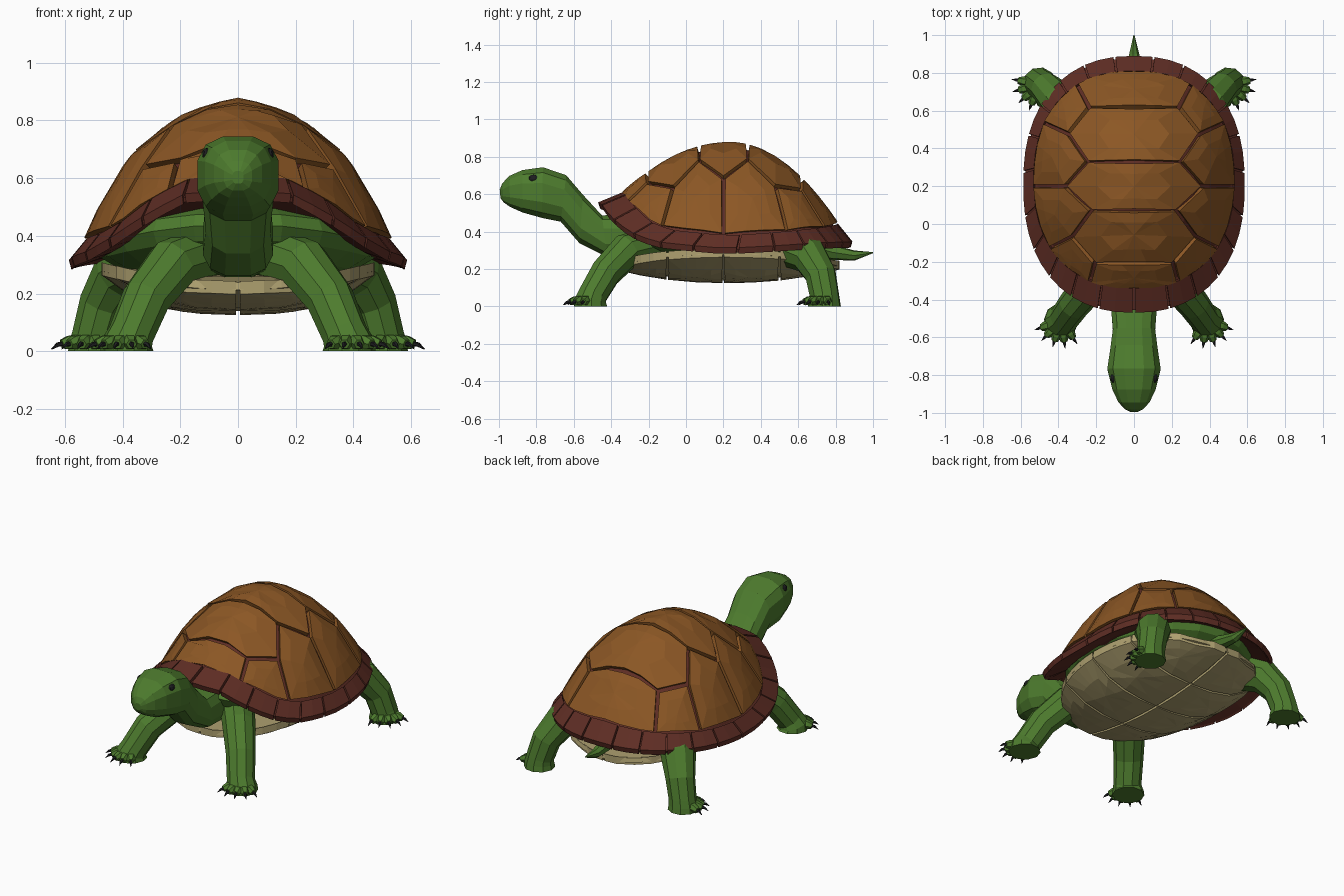
import bpy, bmesh
from math import sin, cos, pi, radians, atan2, copysign
from mathutils import Vector as V

if "Cube" in bpy.data.objects:
    bpy.data.objects.remove(bpy.data.objects["Cube"])

N = 2.3                                   # superellipse exponent of the outlines
INNER = (0.54, 0.585, 0.235)              # half width, half length, centre y
OUTER = (0.587, 0.68, 0.21)
BELLY = (0.48, 0.61, 0.22)
CORE = V((0, 0.235, 0.3))
ANG = [0, 15, 30, 45, 60, 90, 135, 180]   # degrees from the front
Z_IN = [.605, .595, .53, .45, .405, .375, .41, .44]
Z_OUT = [.525, .515, .44, .365, .315, .28, .31, .315]


def material(name, rgb):
    m = bpy.data.materials.new(name)
    m.diffuse_color = (*rgb, 1)
    m.use_nodes = True
    m.node_tree.nodes["Principled BSDF"].inputs["Base Color"].default_value = m.diffuse_color
    return m


BROWN = material("scute_brown", (.26, .095, .018))
RED = material("rim_red", (.115, .027, .018))
GREEN = material("skin_green", (.075, .20, .027))
CREAM = material("belly_cream", (.42, .35, .16))
BLACK = material("claw_black", (.012, .012, .014))


def finish(bm, name, mat, mirror=False):
    bmesh.ops.recalc_face_normals(bm, faces=bm.faces)
    me = bpy.data.meshes.new(name)
    bm.to_mesh(me)
    bm.free()
    ob = bpy.data.objects.new(name, me)
    bpy.context.collection.objects.link(ob)
    me.materials.append(mat)
    if mirror:
        ob.modifiers.new("mirror", 'MIRROR').use_mirror_merge = False
    return ob


def loft(bm, rings):
    rows = [[bm.verts.new(p) for p in r] for r in rings]
    for a, b in zip(rows, rows[1:]):
        for i in range(len(a)):
            j = (i + 1) % len(a)
            bm.faces.new((a[i], a[j], b[j], b[i]))
    bm.faces.new(rows[0])
    bm.faces.new(rows[-1])


def tube(bm, pts, radii, side, n=8):
    pts, side, rings = [V(p) for p in pts], V(side).normalized(), []
    for i, (p, r) in enumerate(zip(pts, radii)):
        t = (pts[min(i + 1, len(pts) - 1)] - pts[max(i - 1, 0)]).normalized()
        up = t.cross(side)
        rings.append([p + (side * cos(2 * pi * k / n) + up * sin(2 * pi * k / n)) * r
                      for k in range(n)])
    loft(bm, rings)


def interp(t, table):
    d = abs(t) * 180 / pi
    for i in range(len(ANG) - 1):
        if d <= ANG[i + 1]:
            f = (d - ANG[i]) / (ANG[i + 1] - ANG[i])
            return table[i] + (table[i + 1] - table[i]) * f
    return table[-1]


def spow(v, e):
    return copysign(abs(v) ** e, v)


def outline(o, t, z, r=1.0):
    return V((o[0] * r * spow(sin(t), 2 / N), o[2] - o[1] * r * spow(cos(t), 2 / N), z))


def edge_x(o, y):
    return o[0] * max(0, 1 - abs((y - o[2]) / o[1]) ** N) ** (1 / N)


def radius(o, x, y):
    return (abs(x / o[0]) ** N + abs((y - o[2]) / o[1]) ** N) ** (1 / N)


def dome(x, y, s):
    r = min(1, radius(INNER, x, y))
    t = atan2(abs(x / INNER[0]) ** (N / 2), spow((INNER[2] - y) / INNER[1], N / 2))
    zi, k = interp(t, Z_IN), sin(t) ** 2
    drop = r * r * (1 - k) + (.25 * r + .75 * r ** 3.2) * k   # sides fuller than the ends
    return CORE + (V((x, y, zi + (.88 - zi) * (1 - drop))) - CORE) * s


def belly(x, y, s):
    rise = .075 + .07 * min(1, (x / BELLY[0]) ** 2)
    return V((x, y, .125 + rise * min(1, radius(BELLY, x, y)) ** 2.2 + (1 - s)))


def plate(bm, poly, surf, gap=.011, depth=.06):
    # one raised plate: concentric rings laid on the surface, plus a side wall
    pts = []
    for a, b in zip(poly, poly[1:] + poly[:1]):
        a, b = V(a), V(b)
        n = max(1, round((b - a).length / .13))
        pts += [a.lerp(b, i / n) for i in range(n)]
    c = sum(pts, V((0, 0))) / len(pts)
    pts = [p + (c - p).normalized() * gap for p in pts]
    low = [bm.verts.new(surf(p.x, p.y, 1 - depth)) for p in pts]
    rows = [low] + [[bm.verts.new(surf(*c.lerp(p, k), 1)) for p in pts] for k in (1, .55)]
    mid = bm.verts.new(surf(c.x, c.y, 1))
    for i in range(len(pts)):
        j = (i + 1) % len(pts)
        for a, b in zip(rows, rows[1:]):
            bm.faces.new((a[i], a[j], b[j], b[i]))
        bm.faces.new((rows[-1][i], rows[-1][j], mid))


def arc(o, y0, y1, n):
    return [(edge_x(o, y), y) for y in (y0 + (y1 - y0) * i / n for i in range(n + 1))]


# shell base, dark red, showing in the grooves
T = [2 * pi * i / 46 - pi for i in range(46)]
rings = []
for r in (.06, .25, .45, .62, .78, .9, 1):
    rings.append([dome(*outline(INNER, t, 0, r).xy, .95) for t in T])
rings.append([outline(OUTER, t, interp(t, Z_OUT) + .022, .98) for t in T])
rings.append([outline(OUTER, t, interp(t, Z_OUT) + .006, .97) for t in T])
rings.append([outline(INNER, t, interp(t, Z_IN) - .06, .9) for t in T])
bm = bmesh.new()
loft(bm, rings)
finish(bm, "shell_base", RED)

# centre scutes: half widths and y positions of the zigzag
ZIG = [(.27, -.31), (.21, -.21), (.33, -.07), (.23, .07), (.365, .20),
       (.25, .33), (.35, .48), (.24, .62), (.29, .745)]
bm = bmesh.new()
front = arc(INNER, ZIG[0][1], -.345, 2) + [(0, -.35)]
back = arc(INNER, ZIG[8][1], .812, 2) + [(0, .82)]
halves = [[ZIG[1]] + front, ZIG[1:4], ZIG[3:6], ZIG[5:8], [ZIG[7]] + back]
for h in halves:
    plate(bm, h + [(-x, y) for x, y in reversed(h) if x > 0], dome)
finish(bm, "centre_scutes", BROWN)

# side scutes
bm = bmesh.new()
plate(bm, [ZIG[2], ZIG[1]] + arc(INNER, -.31, -.13, 3), dome)
plate(bm, ZIG[4:1:-1] + arc(INNER, -.13, .20, 3), dome)
plate(bm, ZIG[6:3:-1] + arc(INNER, .20, .54, 3), dome)
plate(bm, [ZIG[7], ZIG[6]] + arc(INNER, .54, .745, 3), dome)
finish(bm, "side_scutes", BROWN, True)

# rim scutes, split at the front centre
bm = bmesh.new()
for i in range(23):
    a, b = 2 * pi * i / 23 + .008, 2 * pi * (i + 1) / 23 - .008
    rings = []
    for t in (a, (a + b) / 2, b):
        t = t if t <= pi else t - 2 * pi
        zi, zo = interp(t, Z_IN), interp(t, Z_OUT)
        rings.append([outline(INNER, t, zi + .005, .985), outline(OUTER, t, zo + .032),
                      outline(OUTER, t, zo, .985), outline(INNER, t, zi - .05, .95)])
    loft(bm, rings)
finish(bm, "rim_scutes", RED)

# plastron base and plates
bm = bmesh.new()
loft(bm, [[belly(*outline(BELLY, t, 0, r).xy, .985) for t in T] for r in (.05, .4, .7, .985)]
     + [[belly(*outline(BELLY, t, 0, .975).xy, .957) for t in T]])
finish(bm, "plastron_base", CREAM)
bm = bmesh.new()
rows = [-.385, -.10, .20, .50, .825]
for y0, y1 in zip(rows, rows[1:]):
    plate(bm, [(0, y1), (0, y0)] + arc(BELLY, y0, y1, 4), belly, .008, .045)
finish(bm, "plastron_plates", CREAM, True)

# body under the shell, lifted towards the neck opening
bm = bmesh.new()
bmesh.ops.create_uvsphere(bm, u_segments=20, v_segments=10, radius=1)
for v in bm.verts:
    x, y, z = v.co
    v.co = V((x * .5, y * .59 + .22, z * .15 + .37 + .07 * max(0, -y) ** 2))
finish(bm, "body", GREEN)

# neck and head: top (y, z), bottom (y, z), half width
STATIONS = [(-.20, .50, -.25, .25, .12), (-.45, .49, -.42, .26, .125),
            (-.55, .60, -.57, .335, .115), (-.64, .705, -.67, .45, .127),
            (-.765, .748, -.77, .47, .145), (-.875, .732, -.875, .50, .118),
            (-.945, .70, -.94, .53, .085), (-.982, .66, -.975, .555, .05),
            (-.996, .625, -.992, .58, .02)]
rings = []
for ty, tz, by, bz, w in STATIONS:
    ring = []
    for k in range(12):
        a = 2 * pi * (k + .5) / 12
        f = (spow(sin(a), .75) + 1) / 2
        ring.append((w * spow(cos(a), .75), by + (ty - by) * f, bz + (tz - bz) * f))
    rings.append(ring)
bm = bmesh.new()
loft(bm, rings)
finish(bm, "neck_and_head", GREEN)

# eyes
bm = bmesh.new()
bmesh.ops.create_uvsphere(bm, u_segments=10, v_segments=6, radius=1)
for v in bm.verts:
    v.co = V((v.co.x * .018 + .107, v.co.y * .027 - .815, v.co.z * .023 + .682))
finish(bm, "eyes", BLACK, True)


# legs with toes and claws
def leg(name, path, radii, heading):
    d = V(path[-1]) - V(path[0])
    bm, claws = bmesh.new(), bmesh.new()
    tube(bm, path, radii, (-d.y, d.x, 0), 10)
    foot = V((path[-1][0], path[-1][1], 0))
    for i in range(5):
        a = radians(heading + (i - 2) * 26)
        h, s = V((cos(a), sin(a), 0)), (-sin(a), cos(a), 0)
        at = lambda r, z: foot + h * r + V((0, 0, z))
        tube(bm, [at(.04, .036), at(.09, .03), at(.114, .024)], [.03, .026, .018], s, 6)
        tube(claws, [at(.108, .026), at(.128, .023), at(.15, .007)], [.010, .008, .001], s, 5)
    finish(bm, name, GREEN, True)
    finish(claws, name + "_claws", BLACK, True)


leg("front_legs", [(.12, -.18, .33), (.23, -.32, .295), (.32, -.43, .18), (.37, -.50, .06),
                   (.385, -.51, .03), (.385, -.51, 0)], [.10, .095, .085, .08, .088, .092], -72)
leg("back_legs", [(.30, .52, .33), (.41, .66, .27), (.465, .72, .17), (.495, .74, .06),
                  (.50, .74, .03), (.50, .74, 0)], [.11, .10, .085, .08, .085, .09], -42)

# tail
bm = bmesh.new()
tube(bm, [(0, .65, .33), (0, .78, .29), (0, .90, .272), (0, 1.0, .288)],
     [.06, .042, .028, .003], (1, 0, 0), 7)
finish(bm, "tail", GREEN)
